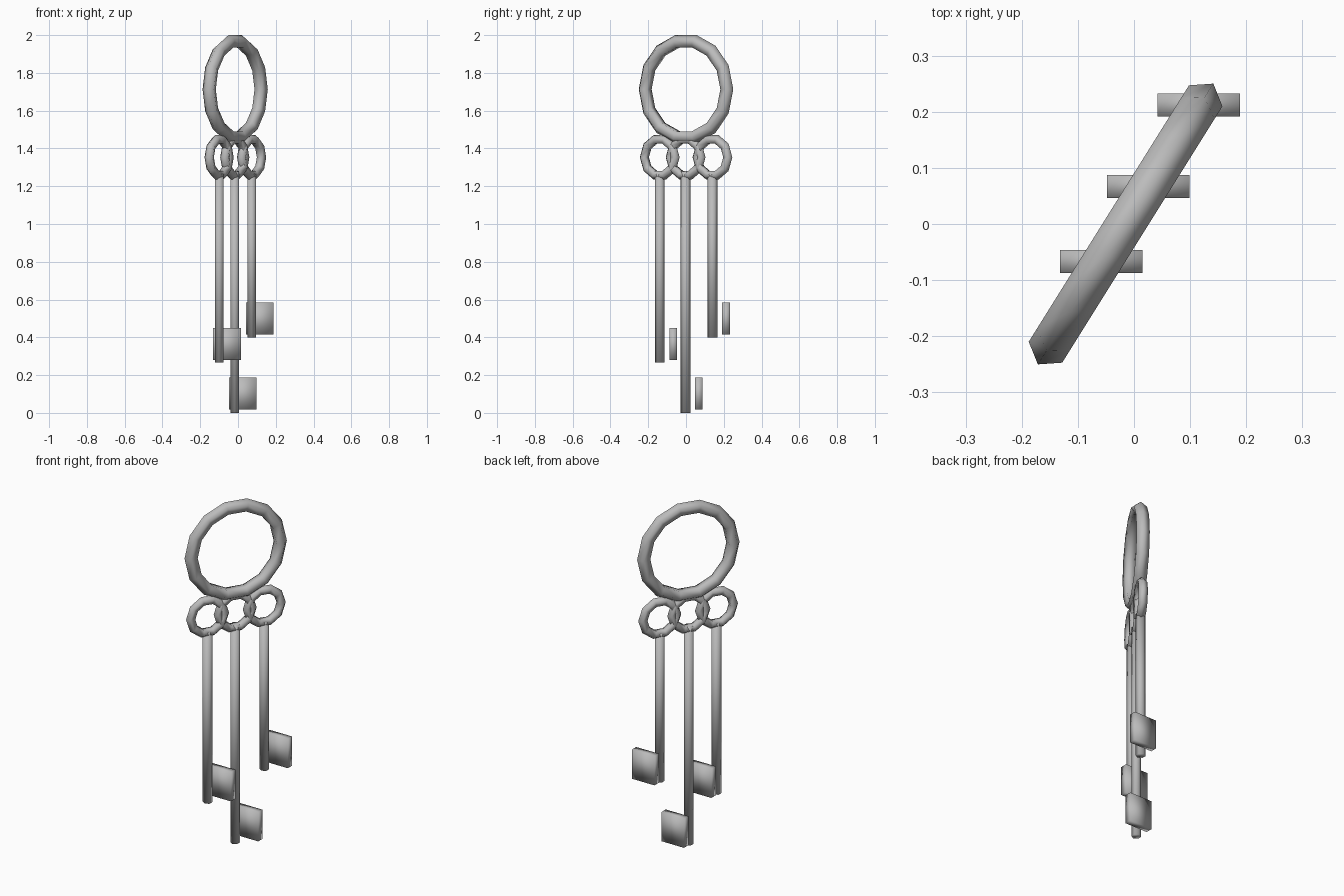
import bpy, bmesh, math
from mathutils import Matrix

if "Cube" in bpy.data.objects:
    bpy.data.objects.remove(bpy.data.objects["Cube"])

metal = bpy.data.materials.new("grey metal")
metal.diffuse_color = (0.5, 0.5, 0.5, 1)
metal.use_nodes = True
metal.node_tree.nodes["Principled BSDF"].inputs["Base Color"].default_value = metal.diffuse_color
ANGLE = math.radians(58)   # the rings hang in one slanted upright plane


def finish(name, bm):
    bmesh.ops.recalc_face_normals(bm, faces=bm.faces)
    for f in bm.faces:
        f.smooth = True
    me = bpy.data.meshes.new(name)
    bm.to_mesh(me)
    bm.free()
    me.materials.append(metal)
    ob = bpy.data.objects.new(name, me)
    bpy.context.collection.objects.link(ob)
    return ob


def ring(name, loc, outer, tube, n, sides=5):
    """Upright torus with a low-poly tube whose ridge points outward."""
    bm = bmesh.new()
    loops = []
    for i in range(n):
        a = 2 * math.pi * i / n
        loop = []
        for j in range(sides):
            b = 2 * math.pi * j / sides
            r = outer - tube + tube * math.cos(b)
            loop.append(bm.verts.new((r * math.cos(a), tube * math.sin(b), r * math.sin(a))))
        loops.append(loop)
    for i in range(n):
        p, q = loops[i], loops[(i + 1) % n]
        for j in range(sides):
            k = (j + 1) % sides
            bm.faces.new((p[j], p[k], q[k], q[j]))
    bm.transform(Matrix.Translation(loc) @ Matrix.Rotation(ANGLE, 4, 'Z'))
    return finish(name, bm)


def shaft(name, x, y, z0, z1):
    bm = bmesh.new()
    bmesh.ops.create_cone(bm, cap_ends=True, segments=6, radius1=0.026, radius2=0.026, depth=z1 - z0)
    bm.transform(Matrix.Translation((x, y, (z0 + z1) / 2)) @ Matrix.Rotation(ANGLE, 4, 'Z'))
    return finish(name, bm)


def bit(name, x, y, z):
    bm = bmesh.new()
    bmesh.ops.create_cube(bm, size=1)
    bm.transform(Matrix.Translation((x, y, z)) @ Matrix.Diagonal((0.147, 0.041, 0.17, 1)))
    return finish(name, bm)


# Large carrying ring
ring("key_ring", (-0.015, 0, 1.713), 0.295, 0.037, 14)

# Keys: bow ring, shaft and bit plate; (x, y, shaft bottom, shaft top, bit centre)
keys = {
    "left": (-0.100, -0.139, 0.266, 1.265, (-0.058, -0.067, 0.365)),
    "middle": (-0.017, -0.002, 0.0, 1.278, (0.025, 0.067, 0.102)),
    "right": (0.072, 0.140, 0.398, 1.265, (0.115, 0.212, 0.499)),
}
for side, (x, y, z0, z1, b) in keys.items():
    ring(side + "_key_bow", (x, y, 1.353), 0.124, 0.026, 10)
    shaft(side + "_key_shaft", x, y, z0, z1)
    bit(side + "_key_bit", *b)
